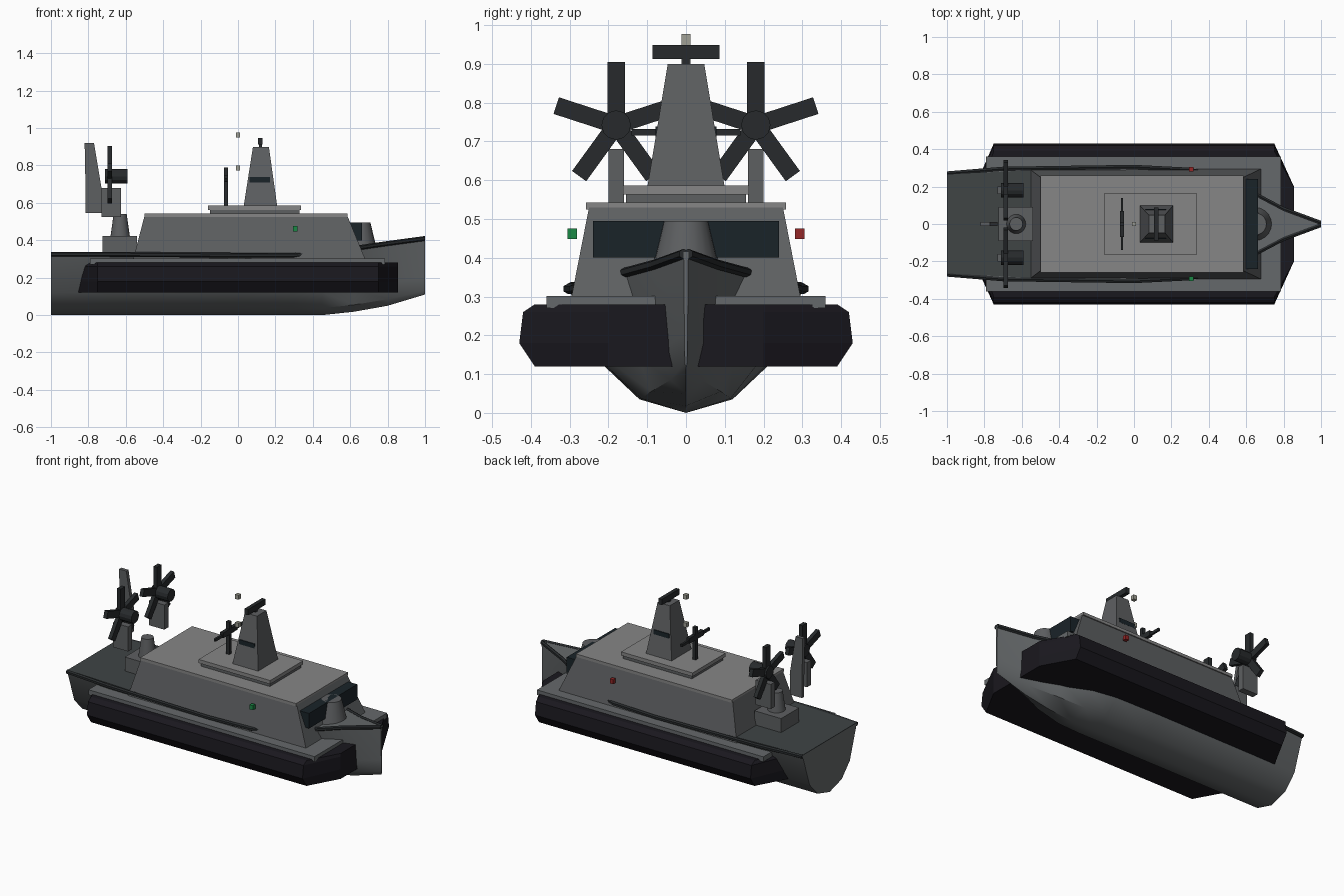
import bpy, bmesh
from math import sin, cos, pi
from mathutils import Matrix

if "Cube" in bpy.data.objects:
    bpy.data.objects.remove(bpy.data.objects["Cube"])


def material(name, r, g, b):
    m = bpy.data.materials.new(name)
    m.diffuse_color = (r, g, b, 1)
    m.use_nodes = True
    m.node_tree.nodes["Principled BSDF"].inputs["Base Color"].default_value = m.diffuse_color
    return m


HULL = material("hull_grey", .13, .14, .145)
DECK = material("deck_grey", .05, .058, .06)
CABIN = material("cabin_grey", .11, .115, .12)
ROOF = material("roof_grey", .24, .24, .24)
BLACK = material("rubber_black", .01, .009, .013)
DARK = material("dark_metal", .02, .023, .025)
GLASS = material("dark_glass", .01, .017, .022)
RED = material("port_red", .3, .02, .02)
GREEN = material("starboard_green", .01, .25, .06)
LAMP = material("lamp_grey", .35, .35, .3)


def finish(name, bm, mat, smooth=None):
    bmesh.ops.recalc_face_normals(bm, faces=bm.faces[:])
    me = bpy.data.meshes.new(name)
    bm.to_mesh(me)
    bm.free()
    ob = bpy.data.objects.new(name, me)
    bpy.context.collection.objects.link(ob)
    me.materials.append(mat)
    if smooth:
        bpy.ops.object.select_all(action='DESELECT')
        ob.select_set(True)
        bpy.context.view_layer.objects.active = ob
        bpy.ops.object.shade_smooth_by_angle(angle=smooth)
    return ob


def loft(name, rings, mat, smooth=None):
    """Skin a row of closed rings and cap both ends."""
    bm = bmesh.new()
    rows = [[bm.verts.new(p) for p in r] for r in rings]
    n = len(rows[0])
    for a, b in zip(rows, rows[1:]):
        for i in range(n):
            j = (i + 1) % n
            bm.faces.new((a[i], a[j], b[j], b[i]))
    bm.faces.new(rows[0])
    bm.faces.new(rows[-1])
    return finish(name, bm, mat, smooth)


def rect(x0, x1, y, z, yc=0):
    return [(x0, yc - y, z), (x1, yc - y, z), (x1, yc + y, z), (x0, yc + y, z)]


def box(name, x0, x1, y, z0, z1, mat, yc=0):
    return loft(name, [rect(x0, x1, y, z0, yc), rect(x0, x1, y, z1, yc)], mat)


def cone(name, x, z0, z1, r0, r1, mat, n=20):
    rings = [[(x + r * cos(2 * pi * i / n), r * sin(2 * pi * i / n), z) for i in range(n)]
             for z, r in ((z0, r0), (z1, r1))]
    return loft(name, rings, mat, .6)


def tube_x(name, path, r, mat, n=6):
    rings = [[(x, y + r * sin(2 * pi * i / n), z + r * cos(2 * pi * i / n)) for i in range(n)]
             for x, y, z in path]
    return loft(name, rings, mat)


# Hull: x, keel z, lower chine, upper chine, deck edge
sections = [
    (-1.0, .0, (.12, .035), (.20, .12), (.27, .33)),
    (-.70, .0, (.12, .035), (.205, .12), (.295, .33)),
    (.0, .0, (.12, .035), (.21, .12), (.305, .325)),
    (.30, .0, (.12, .035), (.205, .12), (.29, .325)),
    (.45, .0, (.115, .037), (.18, .12), (.25, .335)),
    (.62, .018, (.09, .055), (.12, .14), (.175, .362)),
    (.80, .05, (.04, .085), (.06, .17), (.08, .388)),
    (1.0, .11, (.003, .13), (.004, .2), (.006, .415)),
]
rings = []
for x, zk, *side in sections:
    rings.append([(x, 0, zk)] + [(x, y, z) for y, z in side]
                 + [(x, -y, z) for y, z in reversed(side)])
loft("hull", rings, HULL, .6)

# Stern deck plate and foredeck
loft("stern_deck", [[(-1, -.265, z), (-.5, -.29, z), (-.5, .29, z), (-1, .265, z)]
                    for z in (.325, .334)], DECK)

# Rubbing tubes along the deck edge
for s, side in ((-1, "right"), (1, "left")):
    tube_x("rub_rail_" + side,
           [(x, s * d[0], d[1] - .005) for x, _, _, _, d in sections], .013, DARK)

# Inflated skirt
rings = []
for z, yo, xb in ((.12, .39, -.855), (.18, .43, -.85), (.26, .42, -.84), (.28, .39, -.81)):
    half = [(.855, .2), (.75, yo), (-.75, yo), (xb, .2)]
    rings.append([(x, y, z) for x, y in half] + [(x, -y, z) for x, y in reversed(half)])
loft("skirt", rings, BLACK)
box("side_deck", -.79, .785, .36, .27, .302, HULL)

# Cabin, windows and roof
loft("cabin", [rect(-.56, .68, .295, .3), rect(-.50, .585, .25, .53)], CABIN)
box("front_window", .55, .662, .24, .40, .495, GLASS)
box("roof", -.50, .585, .258, .525, .543, ROOF)
box("upper_deck", -.15, .33, .155, .54, .565, CABIN)
box("upper_roof", -.16, .338, .163, .563, .586, ROOF)

# Mast with radar bar
loft("mast", [rect(.03, .21, .10, .58), rect(.08, .165, .047, .90)], CABIN)
box("mast_band", .062, .17, .079, .71, .738, GLASS)
box("radar_post", .112, .128, .009, .89, .92, DARK)
box("radar_bar", .107, .131, .087, .912, .948, DARK)

# Aerial post with crossbar
box("aerial_post", -.075, -.053, .011, .58, .79, DARK)
box("aerial_bar", -.070, -.058, .14, .715, .732, DARK)
box("aerial_array", -.075, -.053, .07, .712, .745, DARK)

# Navigation lamps
for name, x, y, z, mat in (("port_lamp", .305, .293, .462, RED),
                           ("starboard_lamp", .305, -.293, .462, GREEN),
                           ("top_lamp", 0, 0, .963, LAMP),
                           ("lower_lamp", 0, 0, .787, LAMP)):
    box(name, x - .012, x + .012, .012, z - .014, z + .014, mat, y)

# Bow and stern turrets
cone("bow_turret", .65, .34, .495, .095, .058, CABIN)
box("stern_mount", -.725, -.54, .09, .32, .422, CABIN)
cone("stern_turret", -.63, .42, .54, .052, .035, CABIN)

# Propulsion fans on pylons
for s, side in ((-1, "right"), (1, "left")):
    yc, zc = s * .18, .742
    box("fan_pylon_" + side, -.73, -.625, .02, .525, .68, CABIN, yc)
    tube_x("fan_hub_" + side, [(-.71, yc, zc), (-.59, yc, zc)], .038, DARK, 12)
    bm = bmesh.new()
    for k in range(5):
        m = (Matrix.Translation((-.687, yc, zc)) @ Matrix.Rotation(2 * pi * k / 5, 4, 'X')
             @ Matrix.Translation((0, 0, .09)) @ Matrix.Diagonal((.024, .045, .145, 1)))
        bmesh.ops.create_cube(bm, size=1, matrix=m)
    finish("fan_blades_" + side, bm, DARK)

# Rudder fin
fin = [(-.82, .92), (-.77, .92), (-.73, .68), (-.73, .545), (-.815, .545), (-.815, .67)]
loft("rudder", [[(x, y, z) for x, z in fin] for y in (-.011, .011)], CABIN)
